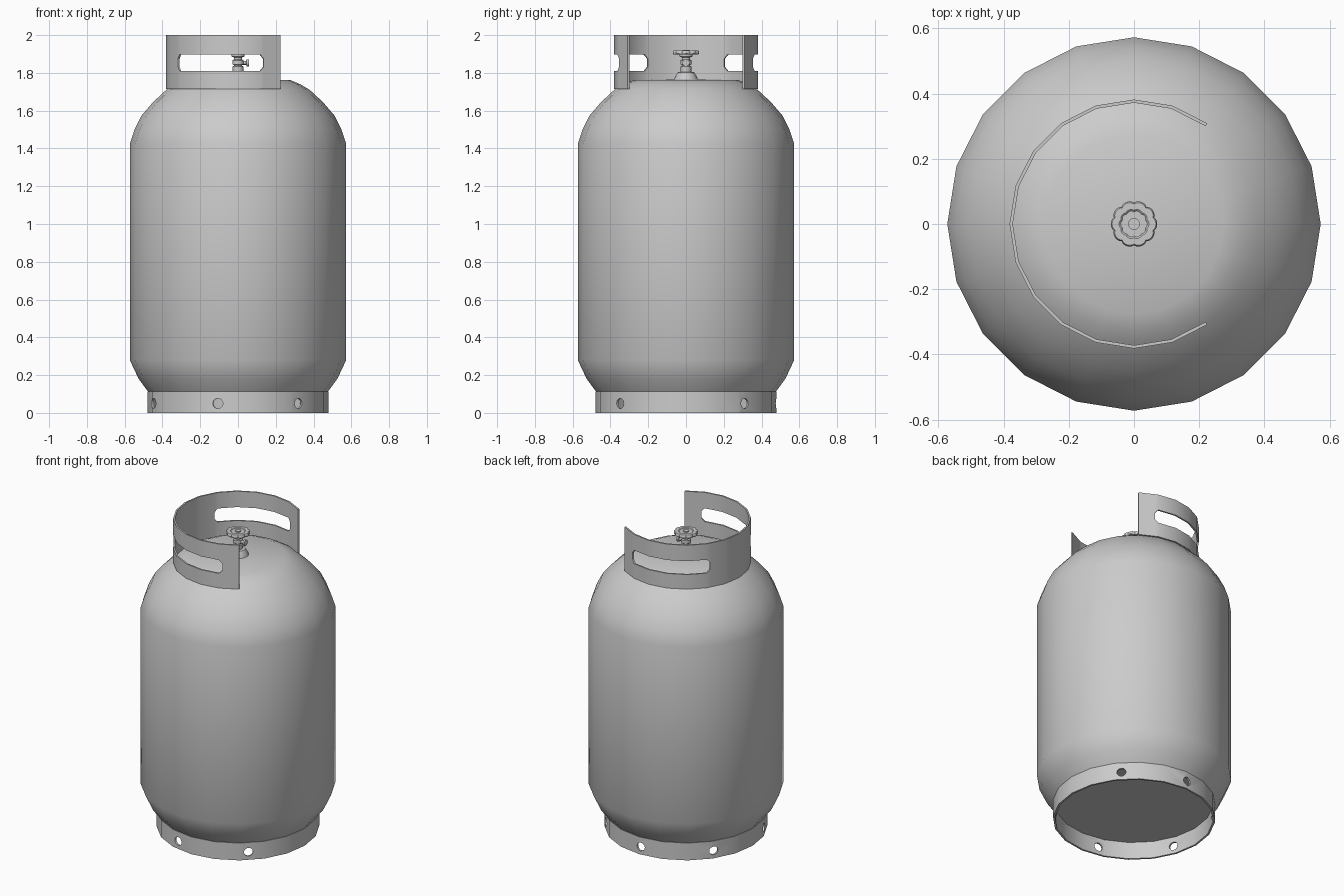
import bpy, bmesh, math
from mathutils import Matrix, Vector

if "Cube" in bpy.data.objects:
    bpy.data.objects.remove(bpy.data.objects["Cube"])


def finish(name, bm, angle=35):
    bmesh.ops.recalc_face_normals(bm, faces=bm.faces)
    me = bpy.data.meshes.new(name)
    bm.to_mesh(me)
    bm.free()
    ob = bpy.data.objects.new(name, me)
    bpy.context.collection.objects.link(ob)
    smooth(ob, angle)
    return ob


def smooth(ob, angle=35):
    bpy.ops.object.select_all(action='DESELECT')
    ob.select_set(True)
    bpy.context.view_layer.objects.active = ob
    bpy.ops.object.shade_smooth_by_angle(angle=math.radians(angle))


def apply_mods(ob):
    bpy.context.view_layer.objects.active = ob
    for m in list(ob.modifiers):
        bpy.ops.object.modifier_apply(modifier=m.name)


def lathe(name, profile, n=20, closed=False, wave=None, matrix=None, angle=35):
    """Spin (radius, z) points round z; radius 0 makes a pole; wave varies the radius."""
    bm = bmesh.new()
    rings = []
    for r, z in profile:
        if r == 0:
            rings.append([bm.verts.new((0, 0, z))] * n)
            continue
        ring = []
        for i in range(n):
            a = 2 * math.pi * i / n
            q = r * (wave(a) if wave else 1)
            ring.append(bm.verts.new((q * math.cos(a), q * math.sin(a), z)))
        rings.append(ring)
    pairs = list(zip(rings, rings[1:])) + ([(rings[-1], rings[0])] if closed else [])
    for lo, hi in pairs:
        for i in range(n):
            j = (i + 1) % n
            bm.faces.new(dict.fromkeys((lo[i], lo[j], hi[j], hi[i])))
    if matrix:
        bm.transform(matrix)
    return finish(name, bm, angle)


# Tank body
lathe("tank_body", [(0, .11), (.474, .11), (.526, .18), (.573, .28), (.573, 1.425),
                    (.548, 1.50), (.51, 1.575), (.45, 1.645), (.38, 1.71),
                    (.33, 1.74), (.275, 1.763), (0, 1.765)])

# Foot ring with drain holes
foot = lathe("foot_ring", [(.478, 0), (.478, .112), (.466, .112), (.466, 0)], closed=True)
bm = bmesh.new()
for az in (41, 91, 145, 200, 257, 312.5):
    m = (Matrix.Rotation(math.radians(az), 4, 'Z') @ Matrix.Translation((.47, 0, .05))
         @ Matrix.Rotation(math.pi / 2, 4, 'Y'))
    bmesh.ops.create_cone(bm, cap_ends=True, segments=14, radius1=.027, radius2=.027,
                          depth=.12, matrix=m)
cutter = finish("hole_cutter", bm)
cutter.hide_render = True
mod = foot.modifiers.new("holes", 'BOOLEAN')
mod.operation, mod.solver, mod.object = 'DIFFERENCE', 'EXACT', cutter
apply_mods(foot)
bpy.data.objects.remove(cutter)
smooth(foot)

# Guard collar: open at +x, one hand slot on each side
R = .382


def on_rim(az):
    """Point on the 20-sided rim at an angle, kept on the flat facet."""
    off = math.radians(az % 18 - 9)
    r = R * math.cos(math.radians(9)) / math.cos(off)
    return r * math.cos(math.radians(az)), r * math.sin(math.radians(az))


half = [54, 69, 72, 90, 108, 126, 144, 147, 162]
azimuths = half + [180] + [360 - a for a in reversed(half)]
bm = bmesh.new()
cols = []
for az in azimuths:
    x, y = on_rim(az)
    full = 72 <= min(az, 360 - az) <= 144
    lo, hi = (1.81, 1.897) if full else (1.832, 1.875)
    cols.append([bm.verts.new((x, y, z)) for z in (1.715, lo, hi, 2.0)])
for i, (a, b) in enumerate(zip(cols, cols[1:])):
    mid = (azimuths[i] + azimuths[i + 1]) / 2
    in_slot = 69 < min(mid, 360 - mid) < 147
    for k in range(3):
        if not (k == 1 and in_slot):
            bm.faces.new((a[k], b[k], b[k + 1], a[k + 1]))
collar = finish("guard_collar", bm)
# make the outside face outwards, then thicken inwards
p = collar.data.polygons[0]
if p.normal.dot(Vector((p.center.x, p.center.y, 0))) < 0:
    collar.data.flip_normals()
mod = collar.modifiers.new("thickness", 'SOLIDIFY')
mod.thickness, mod.offset = .01, -1
apply_mods(collar)
smooth(collar)

# Valve body on a tapered boss
lathe("valve_body", [(0, 1.755), (.065, 1.755), (.06, 1.775), (.044, 1.803), (.028, 1.806),
                     (.028, 1.835), (.022, 1.838), (.022, 1.842), (.03, 1.845), (.03, 1.866),
                     (.022, 1.87), (.022, 1.882), (.034, 1.886), (.034, 1.9), (0, 1.9)], n=16)

# Side outlet with flanged end
to_x = Matrix.Translation((0, 0, 1.853)) @ Matrix.Rotation(math.pi / 2, 4, 'Y')
lathe("valve_outlet", [(0, .015), (.01, .015), (.01, .043), (.019, .046), (.019, .057), (0, .057)],
      n=12, matrix=to_x)

# Scalloped handwheel and its centre nut
lathe("handwheel", [(0, 1.897), (.066, 1.897), (.07, 1.902), (.07, 1.912), (.066, 1.918),
                    (.045, 1.918), (.04, 1.914), (0, 1.914)], n=60,
      wave=lambda a: .93 + .09 * abs(math.cos(5 * a)) ** .7)
lathe("handwheel_nut", [(0, 1.91), (.018, 1.91), (.018, 1.921), (0, 1.921)], n=12)
